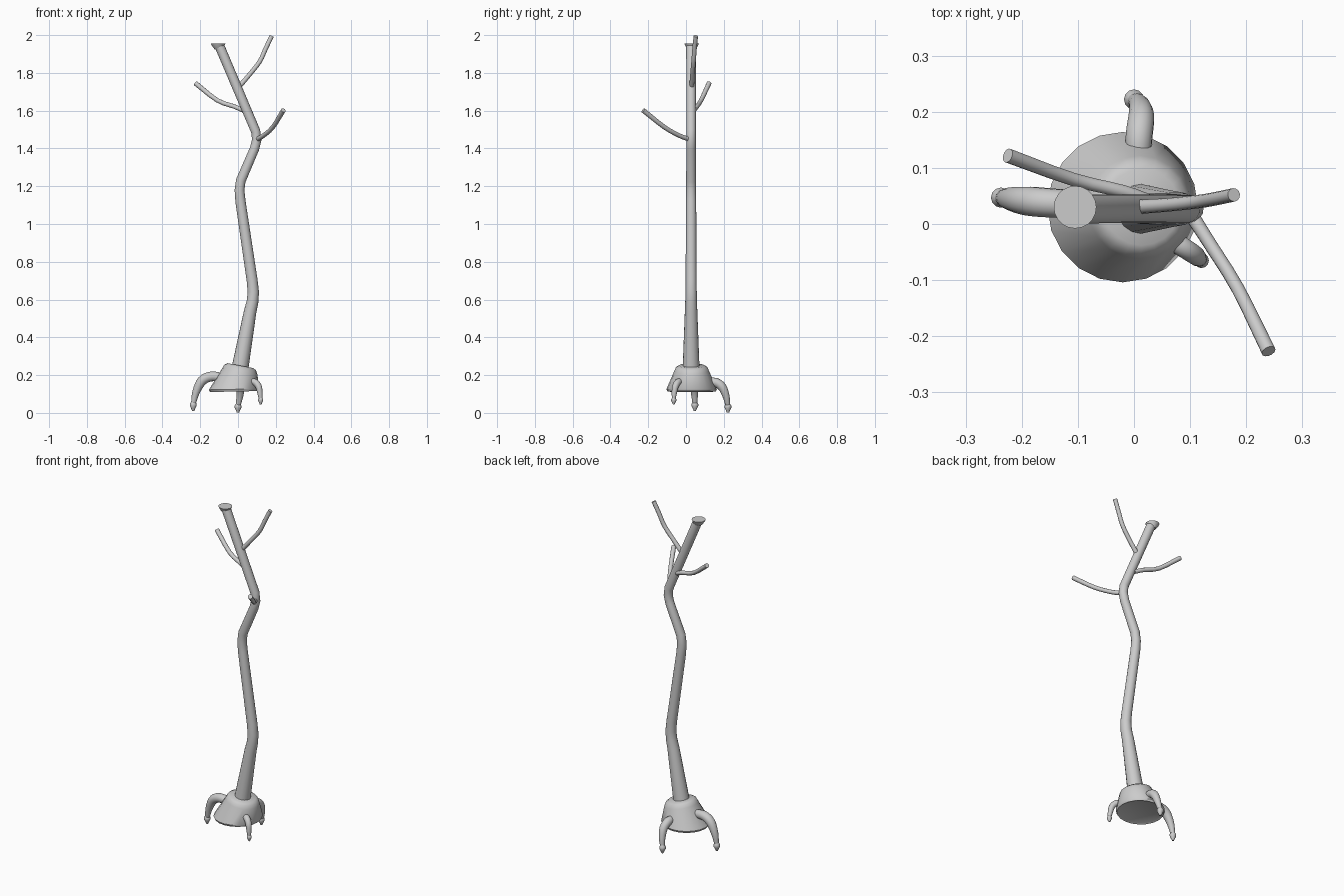
import bpy, bmesh, math
from mathutils import Vector


def finish(name, bm, angle=40):
    bmesh.ops.recalc_face_normals(bm, faces=bm.faces)
    me = bpy.data.meshes.new(name)
    bm.to_mesh(me)
    bm.free()
    ob = bpy.data.objects.new(name, me)
    bpy.context.collection.objects.link(ob)
    bpy.ops.object.select_all(action='DESELECT')
    ob.select_set(True)
    bpy.context.view_layer.objects.active = ob
    bpy.ops.object.shade_smooth_by_angle(angle=math.radians(angle))
    return ob


def skin(name, rings, angle=40):
    """Loft a closed surface through rings of points."""
    bm = bmesh.new()
    loops = [[bm.verts.new(p) for p in r] for r in rings]
    n = len(loops[0])
    for a, b in zip(loops, loops[1:]):
        for i in range(n):
            j = (i + 1) % n
            bm.faces.new((a[i], a[j], b[j], b[i]))
    bm.faces.new(loops[0][::-1])
    bm.faces.new(loops[-1])
    return finish(name, bm, angle)


def subdivide(pts, steps):
    """Catmull-Rom through (x, y, z, r) points."""
    p = [Vector(q) for q in pts]
    p = [2 * p[0] - p[1]] + p + [2 * p[-1] - p[-2]]
    out = []
    for a, b, c, d in zip(p, p[1:], p[2:], p[3:]):
        for k in range(steps):
            t = k / steps
            out.append(0.5 * (2 * b + (c - a) * t + (2 * a - 5 * b + 4 * c - d) * t * t
                              + (3 * b - a - 3 * c + d) * t ** 3))
    return out + [p[-2]]


def tube(name, pts, sides=16, steps=1):
    """Sweep a circle of varying radius along a path."""
    pts = subdivide(pts, steps) if steps > 1 else [Vector(q) for q in pts]
    c = [q.xyz for q in pts]
    rings, u = [], None
    for i, q in enumerate(pts):
        t = (c[min(i + 1, len(c) - 1)] - c[max(i - 1, 0)]).normalized()
        u = t.orthogonal() if u is None else u - t * u.dot(t)
        u.normalize()
        v = t.cross(u)
        rings.append([c[i] + q[3] * (u * math.cos(2 * math.pi * k / sides)
                                     + v * math.sin(2 * math.pi * k / sides))
                      for k in range(sides)])
    return skin(name, rings)


def turned(name, rings, sides=20):
    """Rings given as (x, y, z, radius, slope along x)."""
    return skin(name, [[(x + r * math.cos(2 * math.pi * k / sides),
                         y + r * math.sin(2 * math.pi * k / sides),
                         z + s * r * math.cos(2 * math.pi * k / sides))
                        for k in range(sides)] for x, y, z, r, s in rings])


# Crooked trunk
Y = 0.027
tube("trunk", [(x, Y, z, r) for x, z, r in [
    (0.004, 0.20, 0.046), (0.065, 0.54, 0.033), (0.077, 0.59, 0.031),
    (0.081, 0.64, 0.030), (0.075, 0.70, 0.029), (0.013, 1.12, 0.027),
    (0.008, 1.18, 0.026), (0.015, 1.23, 0.026), (0.088, 1.40, 0.025),
    (0.099, 1.445, 0.025), (0.094, 1.49, 0.025), (-0.099, 1.945, 0.026)]])

# Flared cap on top of the trunk
turned("top_cap", [(-0.102, 0.03, 1.925, 0.022, 0), (-0.105, 0.03, 1.945, 0.034, 0),
                   (-0.105, 0.03, 1.955, 0.038, 0)])

# Leaning stump at the foot
turned("stump", [(-0.02, 0.03, 0.118, 0.118, 0.02), (-0.02, 0.03, 0.113, 0.128, 0.02),
                 (-0.02, 0.03, 0.125, 0.134, 0.02), (0.010, 0.03, 0.222, 0.092, -0.18),
                 (0.012, 0.03, 0.240, 0.084, -0.19), (0.014, 0.03, 0.250, 0.068, -0.19)])

# Three branches
tube("branch_upper", [(0.00, 0.03, 1.72, 0.013), (0.06, 0.034, 1.79, 0.012),
                      (0.115, 0.04, 1.86, 0.012), (0.145, 0.045, 1.925, 0.012),
                      (0.178, 0.052, 1.995, 0.012)], 12, 3)
tube("branch_left", [(0.03, 0.04, 1.60, 0.012), (-0.02, 0.058, 1.622, 0.012),
                     (-0.11, 0.08, 1.655, 0.012), (-0.225, 0.122, 1.745, 0.013)], 12, 3)
tube("branch_front", [(0.10, 0.02, 1.448, 0.013), (0.135, -0.035, 1.468, 0.012),
                      (0.185, -0.115, 1.513, 0.012), (0.24, -0.227, 1.602, 0.013)], 12, 3)

# Three claw-like roots, each ending in a small knob
roots = {
    "root_left": [(-0.07, 0.034, 0.185, 0.024), (-0.14, 0.037, 0.193, 0.026),
                  (-0.19, 0.041, 0.170, 0.026), (-0.222, 0.045, 0.110, 0.020),
                  (-0.237, 0.047, 0.045, 0.012)],
    "root_back": [(0.007, 0.10, 0.160, 0.021), (0.009, 0.155, 0.162, 0.024),
                  (0.013, 0.192, 0.136, 0.023), (0.009, 0.213, 0.085, 0.018),
                  (0.000, 0.222, 0.035, 0.012)],
    "root_right": [(0.06, -0.025, 0.165, 0.018), (0.090, -0.043, 0.162, 0.018),
                   (0.109, -0.056, 0.140, 0.017), (0.116, -0.062, 0.105, 0.014),
                   (0.120, -0.065, 0.070, 0.009)],
}
for name, pts in roots.items():
    tube(name, pts, 14, 4)
    x, y, z, r = pts[-1]
    k = r / 0.012
    turned(name + "_tip", [(x, y, z + 0.015 * k, 0.010 * k, 0), (x, y, z + 0.003 * k, 0.018 * k, 0),
                           (x, y, z - 0.008 * k, 0.018 * k, 0), (x, y, z - 0.022 * k, 0.011 * k, 0),
                           (x, y, z - 0.034 * k, 0.006 * k, 0)], 12)
